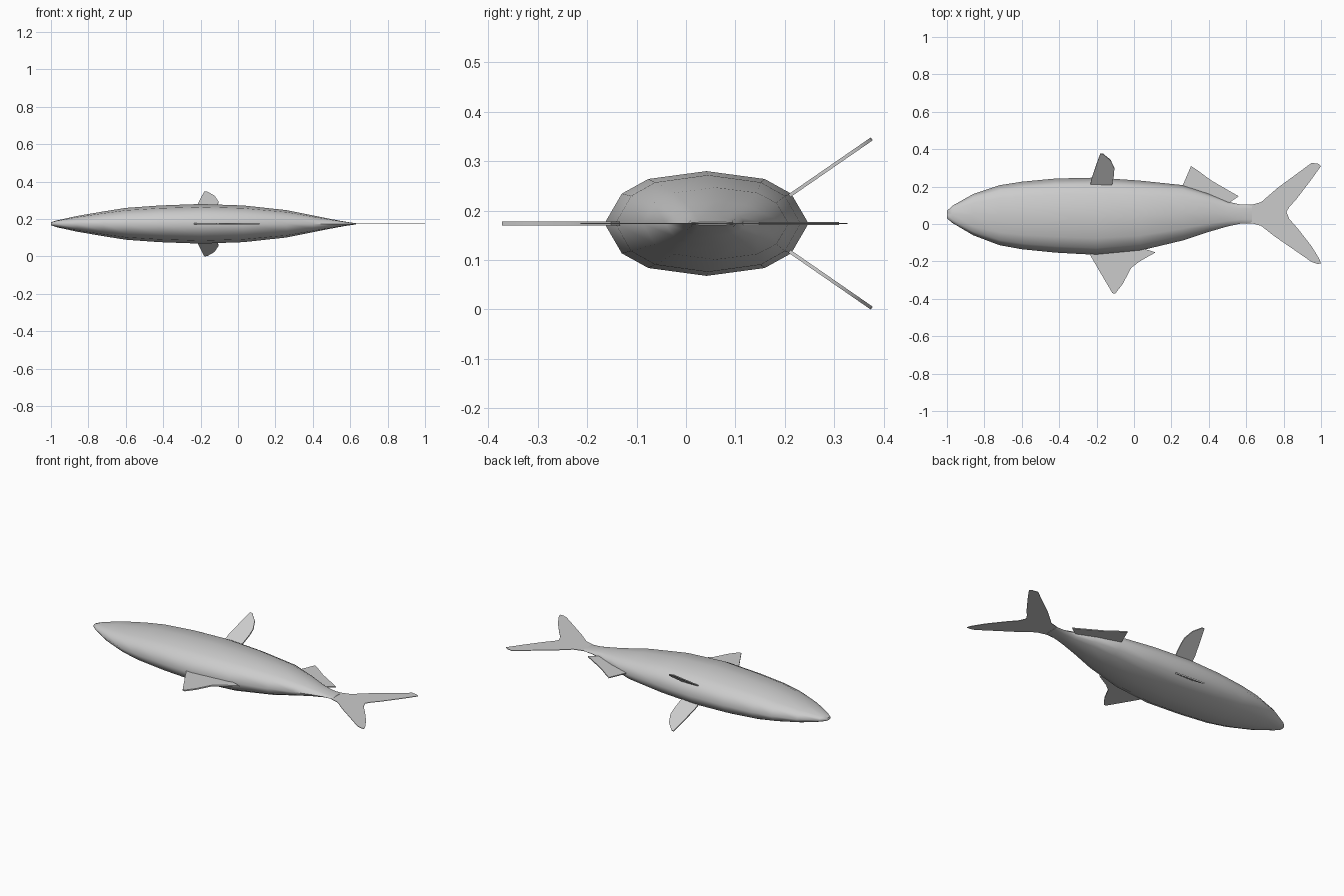
import bpy, bmesh
from mathutils import Vector

if "Cube" in bpy.data.objects:
    bpy.data.objects.remove(bpy.data.objects["Cube"])

ZC = 0.174  # height of the fish's mid plane


def finish(name, bm, angle=0.7):
    bmesh.ops.recalc_face_normals(bm, faces=bm.faces)
    mesh = bpy.data.meshes.new(name)
    bm.to_mesh(mesh)
    bm.free()
    ob = bpy.data.objects.new(name, mesh)
    bpy.context.collection.objects.link(ob)
    bpy.ops.object.select_all(action='DESELECT')
    ob.select_set(True)
    bpy.context.view_layer.objects.active = ob
    bpy.ops.object.shade_smooth_by_angle(angle=angle)
    return ob


def fin(name, outline, thick=0.006, origin=(0, 0, ZC), v_axis=(0, 1, 0)):
    """Thin plate: outline (x, v), v measured from origin along v_axis."""
    o, v = Vector(origin), Vector(v_axis).normalized()
    n = Vector((1, 0, 0)).cross(v)
    bm = bmesh.new()
    rows = [[bm.verts.new(o + Vector((x, 0, 0)) + v * h + n * s * thick / 2)
             for x, h in outline] for s in (-1, 1)]
    bm.faces.new(rows[0])
    bm.faces.new(rows[1][::-1])
    k = len(outline)
    for i in range(k):
        j = (i + 1) % k
        bm.faces.new((rows[0][i], rows[0][j], rows[1][j], rows[1][i]))
    return finish(name, bm)


# Body: twelve-sided sections (x, low y, high y, half thickness)
sections = [(-1, .03, .07, .008), (-.97, .005, .098, .018),
            (-.86, -.06, .16, .042), (-.72, -.113, .207, .066),
            (-.6, -.135, .226, .085), (-.42, -.153, .243, .098),
            (-.2, -.165, .248, .106), (.03, -.143, .232, .098),
            (.26, -.088, .208, .073), (.4, -.042, .163, .045),
            (.5, -.013, .12, .025), (.57, .002, .104, .012),
            (.63, .004, .103, .003)]
quarter = [(1, 0), (.83, .57), (.57, .85), (0, 1)]
ring = (quarter + [(-a, b) for a, b in quarter[2:0:-1]] + [(-1, 0)]
        + [(-a, -b) for a, b in quarter[1:]] + [(a, -b) for a, b in quarter[2:0:-1]])
bm = bmesh.new()
loops = []
for x, lo, hi, hz in sections:
    mid, ry = (lo + hi) / 2, (hi - lo) / 2
    loops.append([bm.verts.new((x, mid + a * ry, ZC + b * hz)) for a, b in ring])
for p, q in zip(loops, loops[1:]):
    for i in range(12):
        j = (i + 1) % 12
        bm.faces.new((p[i], p[j], q[j], q[i]))
bm.faces.new(loops[0])
bm.faces.new(loops[-1])
finish("body", bm, 1.2)

# Forked tail
fin("tail_fin", [(.6, .015), (.63, .004), (.68, -.01), (.75, -.065), (.95, -.203),
                 (.98, -.213), (1, -.212), (.99, -.185), (.95, -.12), (.88, -.03), (.83, .028),
                 (.815, .065), (.83, .09), (.87, .135), (.95, .24), (1, .31),
                 (.985, .322), (.95, .327), (.87, .268), (.77, .195), (.68, .117),
                 (.63, .103), (.6, .095)], 0.003)

# Single fins on the back and belly edges
fin("back_fin", [(-.25, -.12), (-.235, -.165), (-.18, -.26), (-.115, -.37), (-.1, -.372),
                 (-.06, -.32), (-.015, -.235), (.03, -.2), (.115, -.152),
                 (.095, -.17 + .025), (.045, -.13), (.0, -.1)], 0.008)
fin("rear_fin", [(.24, .17), (.262, .21), (.305, .31), (.345, .283), (.41, .235), (.47, .2),
                 (.56, .148), (.515, .118), (.5, .08)], 0.006)

# Pair of splayed side fins
for side, label in ((1, "upper"), (-1, "lower")):
    fin("side_fin_" + label,
        [(-.235, -.03), (-.228, .02), (-.2, .12), (-.18, .187), (-.165, .185), (-.125, .145),
         (-.105, .092), (-.107, .05), (-.115, .0), (-.12, -.03)],
        0.007, (0, .222, ZC + side * .065), (0, .155, side * .107))
